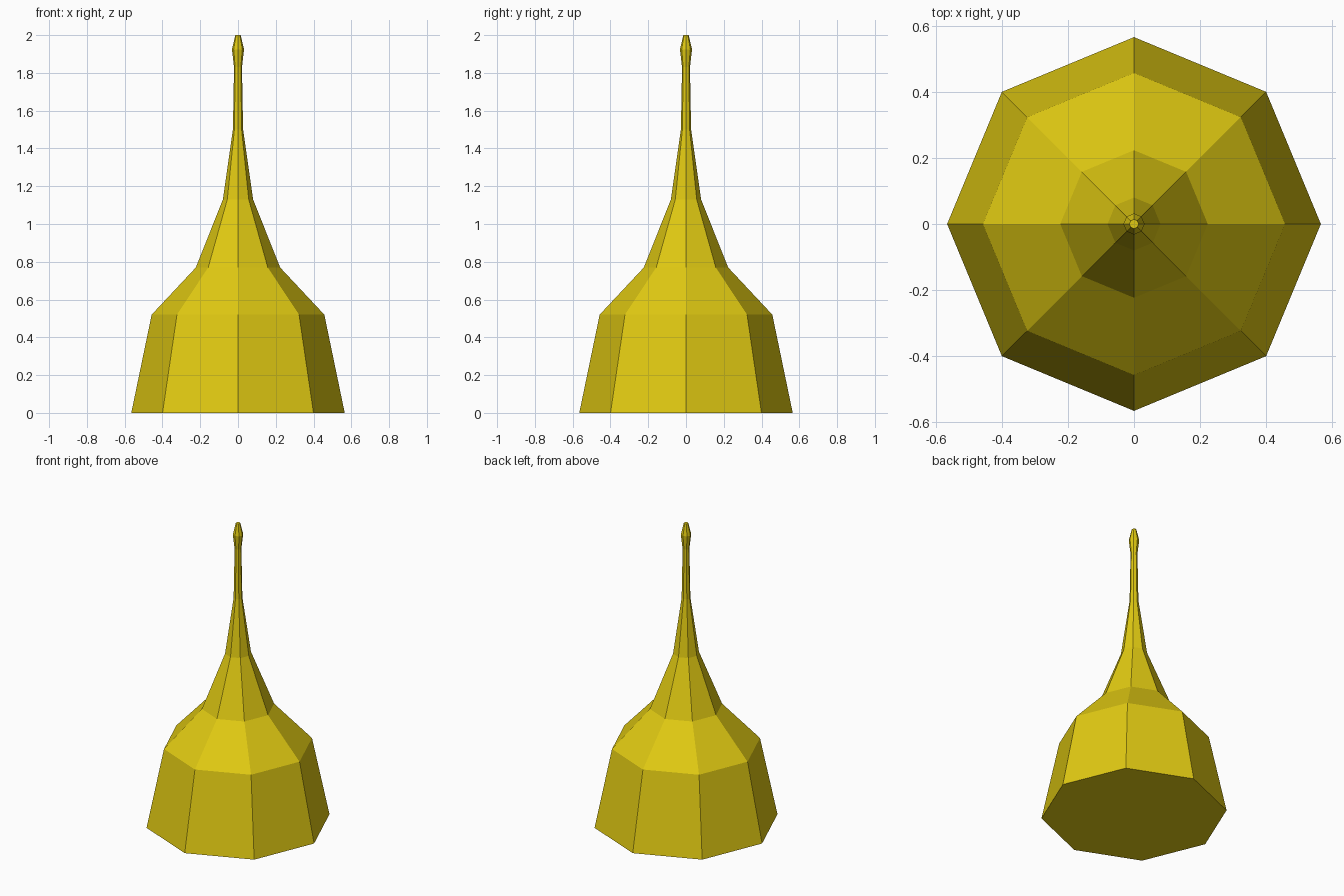
import bpy, bmesh, math

if "Cube" in bpy.data.objects:
    bpy.data.objects.remove(bpy.data.objects["Cube"])

# One flat yellow colour
gold = bpy.data.materials.new("golden yellow")
gold.diffuse_color = (0.75, 0.59, 0.006, 1)
gold.use_nodes = True
gold.node_tree.nodes["Principled BSDF"].inputs["Base Color"].default_value = gold.diffuse_color


def lathe(name, profile, sides=8):
    """Closed, flat-faced solid from (radius, height) rings."""
    bm = bmesh.new()
    rings = []
    for r, z in profile:
        rings.append([bm.verts.new((r * math.cos(math.tau * i / sides),
                                    r * math.sin(math.tau * i / sides), z))
                      for i in range(sides)])
    for a, b in zip(rings, rings[1:]):
        for i in range(sides):
            j = (i + 1) % sides
            bm.faces.new((a[i], a[j], b[j], b[i]))
    bm.faces.new(rings[0][::-1])
    bm.faces.new(rings[-1])
    mesh = bpy.data.meshes.new(name)
    bm.to_mesh(mesh)
    bm.free()
    mesh.materials.append(gold)
    obj = bpy.data.objects.new(name, mesh)
    bpy.context.collection.objects.link(obj)
    return obj


# Bell base, shoulder, tapering spire and small bud finial in one profile
lathe("bell_spire", [
    (0.565, 0.0), (0.457, 0.52),      # bell base
    (0.223, 0.77), (0.08, 1.13),      # shoulder
    (0.027, 1.50), (0.021, 1.83),     # spire
    (0.032, 1.925), (0.014, 2.0),     # bud finial
])
